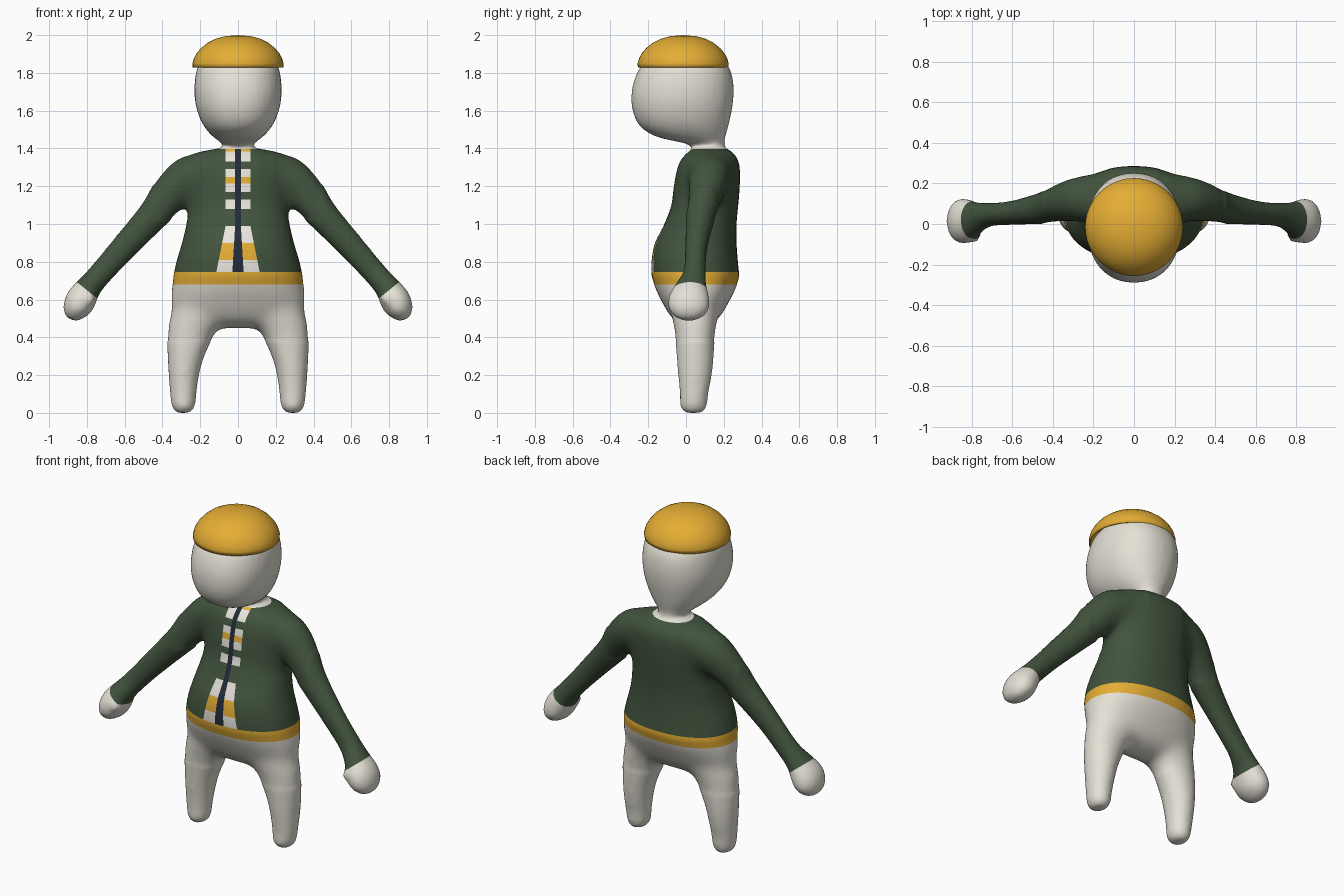
import bpy, bmesh
from math import cos, sin, pi
from mathutils import Vector

cube = bpy.data.objects.get("Cube")
if cube:
    bpy.data.objects.remove(cube)


def material(name, rgb):
    m = bpy.data.materials.new(name)
    m.use_nodes = True
    m.diffuse_color = (*rgb, 1)
    bsdf = m.node_tree.nodes["Principled BSDF"]
    bsdf.inputs["Base Color"].default_value = (*rgb, 1)
    bsdf.inputs["Roughness"].default_value = 0.7
    return m


SKIN, GREEN, GOLD, WHITE, NAVY = range(5)
mats = [material("warm white", (0.78, 0.75, 0.67)),
        material("forest green", (0.054, 0.088, 0.047)),
        material("golden yellow", (0.78, 0.42, 0.035)),
        material("stripe white", (0.80, 0.78, 0.72)),
        material("navy", (0.017, 0.024, 0.04))]


def eased(rings, steps=4):
    """Pass a smooth curve through the rings."""
    out = []
    for i in range(len(rings) - 1):
        four = [rings[max(0, min(len(rings) - 1, i + k))] for k in (-1, 0, 1, 2)]
        for s in range(steps):
            t = s / steps
            out.append([b + (c - a) * t / 2 + (2 * a - 5 * b + 4 * c - d) * t * t / 2
                        + (3 * b - a - 3 * c + d) * t ** 3 / 2 for a, b, c, d in zip(*four)])
    return out + [rings[-1]]


def loft(bm, rings, n=32, power=2.0):
    """Skin a list of (centre, u axis, v axis) rounded rings, closing both ends."""
    def unit(t):
        return abs(t) ** (2 / power) * (1 if t > 0 else -1)
    loops = []
    for c, u, v in eased(rings):
        loops.append([bm.verts.new(c + u * unit(cos(2 * pi * i / n)) + v * unit(sin(2 * pi * i / n)))
                      for i in range(n)])
    for a, b in zip(loops, loops[1:]):
        for i in range(n):
            j = (i + 1) % n
            bm.faces.new((a[i], a[j], b[j], b[i]))
    bm.faces.new(loops[0][::-1])
    bm.faces.new(loops[-1])


def level(z, x0, x1, y0, y1):
    """Horizontal ring from its extents."""
    return (Vector(((x0 + x1) / 2, (y0 + y1) / 2, z)),
            Vector(((x1 - x0) / 2, 0, 0)), Vector((0, (y1 - y0) / 2, 0)))


bm = bmesh.new()

# Torso: height, half width, front, back
torso = [(.445, .05, .02, .08), (.46, .15, -.02, .12), (.50, .32, -.075, .175),
         (.60, .358, -.135, .235), (.70, .347, -.178, .28), (.80, .327, -.183, .275),
         (.90, .297, -.165, .268), (1.0, .274, -.115, .268), (1.1, .262, -.078, .277),
         (1.2, .27, -.065, .285), (1.3, .285, -.045, .285), (1.35, .27, -.02, .27),
         (1.385, .21, .015, .24), (1.4, .10, .035, .21), (1.42, .072, .03, .2)]
loft(bm, [level(z, -w, w, f, b) for z, w, f, b in torso], power=2.2)

# Head and neck
head = [(1.35, .07, .04, .19), (1.41, .072, .035, .2), (1.43, .09, -.02, .203),
        (1.46, .13, -.15, .208), (1.5, .168, -.225, .22), (1.55, .198, -.265, .232),
        (1.62, .222, -.287, .246), (1.7, .232, -.288, .253), (1.78, .226, -.268, .246),
        (1.84, .21, -.235, .22), (1.9, .16, -.18, .16), (1.94, .09, -.1, .08)]
loft(bm, [level(z, -w, w, f, b) for z, w, f, b in head], power=2.2)

# Legs: height, inner, outer, front, back
leg = [(.65, .08, .31, -.07, .17), (.5, .06, .366, -.075, .17), (.42, .12, .376, -.06, .155),
       (.3, .178, .373, -.05, .147), (.2, .206, .367, -.042, .137), (.1, .22, .36, -.033, .118),
       (.04, .226, .352, -.032, .112), (.01, .24, .34, -.02, .1), (-.006, .26, .32, 0, .08)]

# Arms: x, height, thickness, y centre, y radius
arm = [(.12, 1.265, .11, .13, .125), (.26, 1.245, .122, .125, .115), (.35, 1.17, .107, .11, .10),
       (.445, 1.05, .085, .08, .08), (.6, .88, .071, .055, .06), (.72, .745, .064, .045, .06),
       (.785, .67, .066, .025, .085), (.825, .61, .08, .015, .108), (.852, .56, .076, .015, .11),
       (.87, .52, .056, .015, .085), (.876, .492, .025, .015, .045)]

for side in (1, -1):
    loft(bm, [level(z, *sorted((side * a, side * b)), f, k) for z, a, b, f, k in leg])
    rings = []
    for i, (x, z, r, y, ry) in enumerate(arm):
        p, q = arm[max(i - 1, 0)], arm[min(i + 1, len(arm) - 1)]
        d = Vector((q[0] - p[0], 0, q[1] - p[1])).normalized()
        rings.append((Vector((side * x, y, z)), Vector((side * -d.z, 0, d.x)) * r, Vector((0, ry, 0))))
    loft(bm, rings)
    # Thumb
    thumb = bmesh.ops.create_uvsphere(bm, u_segments=16, v_segments=10, radius=.04)["verts"]
    bmesh.ops.translate(bm, verts=thumb, vec=(side * .795, -.055, .605))

bmesh.ops.recalc_face_normals(bm, faces=bm.faces[:])
mesh = bpy.data.meshes.new("dressed_body")
bm.to_mesh(mesh)
bm.free()
body = bpy.data.objects.new("dressed_body", mesh)
bpy.context.collection.objects.link(body)

# Fuse the parts into one soft skin
remesh = body.modifiers.new("fuse", 'REMESH')
remesh.mode = 'VOXEL'
remesh.voxel_size = .014
soften = body.modifiers.new("soften", 'SMOOTH')
soften.factor = .5
soften.iterations = 10
graph = bpy.context.evaluated_depsgraph_get()
fused = bpy.data.meshes.new_from_object(body.evaluated_get(graph))
body.modifiers.clear()
body.data = fused
fused.name = "dressed_body"
fused.materials.clear()
for m in mats:
    fused.materials.append(m)

bm = bmesh.new()
bm.from_mesh(fused)

# Blend the hips and shoulders further
blend = [v for v in bm.verts if (abs(v.co.x) < .42 and .38 < v.co.z < .72)
         or (.13 < abs(v.co.x) < .45 and 1.02 < v.co.z < 1.42)]
for _ in range(30):
    bmesh.ops.smooth_vert(bm, verts=blend, factor=.5, use_axis_x=True, use_axis_y=True, use_axis_z=True)

# Stand the feet on the ground
low = min(v.co.z for v in bm.verts)
for v in bm.verts:
    if v.co.z < .1:
        v.co.z -= low * (1 - v.co.z / .1)


def cut(point, normal, where):
    """Slice only the faces whose centre passes the test."""
    faces = [f for f in bm.faces if where(f.calc_center_median())]
    geom = set(faces)
    for f in faces:
        geom.update(f.edges)
        geom.update(f.verts)
    bmesh.ops.bisect_plane(bm, geom=list(geom), plane_co=point, plane_no=normal, dist=1e-5)


HEM, BELT, COLLAR, FLARE = .68, .745, 1.397, .99
CUFF, CUFF_DIR = Vector((.80, .65)), Vector((.62, -.78))
# Front panel bands, from the hem upward: top height and colour
bands = [(.81, WHITE), (.90, GOLD), (.99, WHITE), (1.08, GREEN), (1.13, WHITE), (1.17, GREEN),
         (1.215, WHITE), (1.25, GOLD), (1.29, WHITE), (1.33, GREEN), (1.385, WHITE), (COLLAR, GOLD)]


def front(c):
    return abs(c.x) < .2 and c.y < .1 and BELT < c.z < COLLAR


def width(z, top, bottom):
    return top + (bottom - top) * max(0, (FLARE - z) / (FLARE - BELT))


# Cut the garment edges
for z in (HEM, BELT, COLLAR):
    cut((0, 0, z), (0, 0, 1), lambda c: abs(c.x) < .5)
for z, _ in bands[:-1]:
    cut((0, 0, z), (0, 0, 1), front)
PANEL, ZIP = (.066, .115), (.015, .03)
for side in (1, -1):
    cut((side * CUFF.x, 0, CUFF.y), (side * CUFF_DIR.x, 0, CUFF_DIR.y), lambda c: c.x * side > .6)
    for top, bottom in (PANEL, ZIP):
        cut((side * top, 0, 0), (1, 0, 0), lambda c: front(c) and c.z > FLARE)
        cut((side * top, 0, FLARE), (FLARE - BELT, 0, side * (bottom - top)),
            lambda c: front(c) and c.z < FLARE)


def colour(c):
    if abs(c.x) > .6:
        return SKIN if (Vector((abs(c.x), c.z)) - CUFF).dot(CUFF_DIR) > 0 else GREEN
    if c.z > COLLAR or c.z < HEM:
        return SKIN
    if c.z < BELT:
        return GOLD
    if front(c) and abs(c.x) < width(c.z, *ZIP):
        return NAVY
    if front(c) and abs(c.x) < width(c.z, *PANEL):
        return next((k for z, k in bands if c.z < z), GREEN)
    return GREEN


for f in bm.faces:
    f.material_index = colour(f.calc_center_median())
    f.smooth = True
bm.to_mesh(fused)
bm.free()

# Cap: an open dome spun from a profile
profile = [(.24, 1.828), (.241, 1.85), (.233, 1.878), (.218, 1.905), (.195, 1.932),
           (.16, 1.96), (.12, 1.98), (.07, 1.994), (0, 2.0)]
bm = bmesh.new()
pts = [bm.verts.new((r, -.015, z)) for r, z in profile]
edges = [bm.edges.new(p) for p in zip(pts, pts[1:])]
bmesh.ops.spin(bm, geom=pts + edges, cent=(0, -.015, 0), axis=(0, 0, 1), angle=2 * pi, steps=48)
bmesh.ops.remove_doubles(bm, verts=bm.verts[:], dist=1e-4)
bmesh.ops.recalc_face_normals(bm, faces=bm.faces[:])
if max(bm.faces, key=lambda f: f.calc_center_median().z).normal.z < 0:
    bmesh.ops.reverse_faces(bm, faces=bm.faces[:])
mesh = bpy.data.meshes.new("cap")
bm.to_mesh(mesh)
bm.free()
mesh.materials.append(mats[GOLD])
cap = bpy.data.objects.new("cap", mesh)
bpy.context.collection.objects.link(cap)
shell = cap.modifiers.new("thickness", 'SOLIDIFY')
shell.thickness = .008
bpy.context.view_layer.objects.active = cap
cap.select_set(True)
bpy.ops.object.shade_smooth_by_angle(angle=pi / 4)
